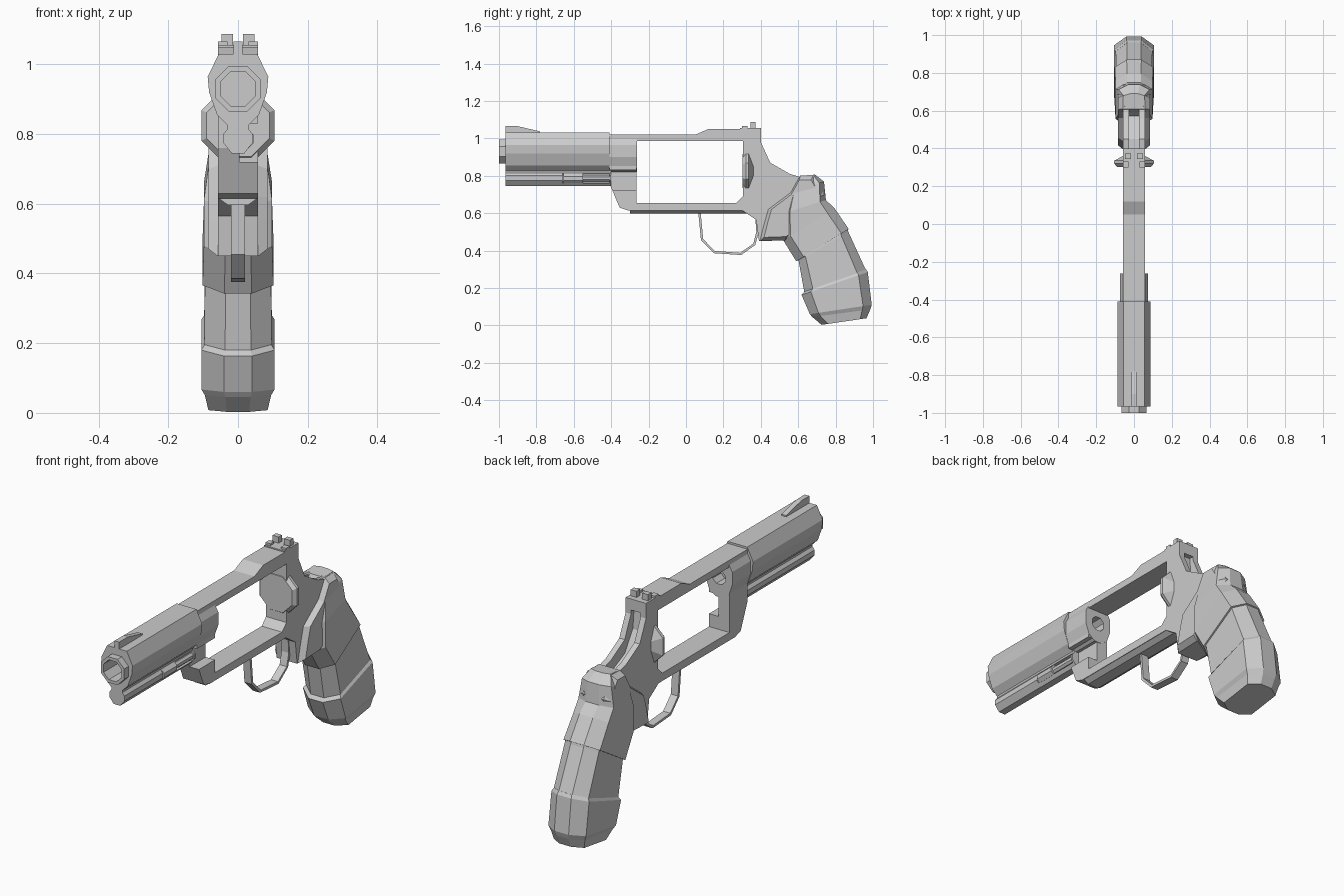
import bpy, bmesh, math

if "Cube" in bpy.data.objects:
    bpy.data.objects.remove(bpy.data.objects["Cube"])


def loft(name, rings):
    """Skin a list of equal-length point rings and cap both ends."""
    bm = bmesh.new()
    vs = [[bm.verts.new(p) for p in r] for r in rings]
    n = len(vs[0])
    for a, b in zip(vs, vs[1:]):
        for i in range(n):
            j = (i + 1) % n
            bm.faces.new((a[i], a[j], b[j], b[i]))
    bm.faces.new(vs[0])
    bm.faces.new(vs[-1])
    bmesh.ops.recalc_face_normals(bm, faces=bm.faces)
    me = bpy.data.meshes.new(name)
    bm.to_mesh(me)
    bm.free()
    ob = bpy.data.objects.new(name, me)
    bpy.context.collection.objects.link(ob)
    return ob


def side(name, yz, x0, x1):
    """Side profile extruded across x."""
    return loft(name, [[(x, y, z) for y, z in yz] for x in (x0, x1)])


def along(name, xz, y0, y1):
    """Cross-section extruded along y."""
    return loft(name, [[(x, y, z) for x, z in xz] for y in (y0, y1)])


def sym(half):
    return half + [(-x, z) for x, z in reversed(half)]


def box(name, x0, x1, y0, y1, z0, z1):
    return side(name, [(y0, z0), (y1, z0), (y1, z1), (y0, z1)], x0, x1)


def octagon(r, cx, cz):
    r /= math.cos(math.pi / 8)
    return [(cx + r * math.cos(math.pi * (k + .5) / 4),
             cz + r * math.sin(math.pi * (k + .5) / 4)) for k in range(8)]


def cut(ob, cutter):
    cutter.hide_render = True
    m = ob.modifiers.new("cut", 'BOOLEAN')
    m.operation = 'DIFFERENCE'
    m.solver = 'EXACT'
    m.object = cutter
    bpy.context.view_layer.objects.active = ob
    bpy.ops.object.modifier_apply(modifier=m.name)
    bpy.data.objects.remove(cutter)


# Barrel with muzzle ring and bore
barrel = along("barrel", sym([(.055, 1.03), (.087, .965), (.083, .92), (.06, .855), (.03, .825)]), -.965, -.41)
cut(barrel, along("bore_cutter", octagon(.05, 0, .93), -1.1, -.88))
muzzle = along("muzzle_ring", octagon(.065, 0, .93), -1.0, -.96)
cut(muzzle, along("bore_cutter", octagon(.05, 0, .93), -1.1, -.88))
side("front_sight", [(-.965, 1.02), (-.965, 1.065), (-.90, 1.065), (-.78, 1.037), (-.78, 1.02)], -.013, .013)

# Underlug with slot for the ejector rod
lug = along("underlug", sym([(.03, .835), (.03, .815), (.042, .80), (.042, .775), (.018, .745)]), -.965, -.40)
cut(lug, box("slot_cutter", .012, .2, -.66, -.41, .762, .812))
along("ejector_head", octagon(.026, .02, .786), -.655, -.55)
along("ejector_rod", octagon(.017, .02, .786), -.56, -.40)

# Frame with cylinder window, crane notch and hammer slot
frame = side("frame", [(-.41, 1.02), (.05, 1.02), (.12, 1.05), (.40, 1.05), (.40, .98), (.45, .87),
                       (.555, .81), (.62, .79), (.62, .60), (.50, .48), (.39, .45), (.375, .565),
                       (.30, .615), (-.31, .615), (-.355, .63), (-.41, .76)], -.057, .057)
cut(frame, side("window_cutter", [(-.265, .985), (.305, .985), (.305, .69), (.27, .655), (-.265, .655)], -.3, .3))
cut(frame, box("crane_cutter", .005, .3, -.5, -.2, .72, .83))
cut(frame, side("hammer_cutter", [(.375, 1.0), (.385, .9), (.45, .80), (.58, .74),
                                  (.75, .8), (.5, 1.0)], -.027, .027))

# Barrel seat at the front of the frame
seat = along("barrel_seat", sym([(.055, 1.0), (.074, .965), (.074, .90), (.055, .845), (.02, .82)]), -.412, -.263)
for ob in (seat, frame):
    cut(ob, along("rear_bore_cutter", octagon(.035, 0, .92), -.33, -.2))
along("frame_keel", sym([(.057, .617), (.03, .597)]), -.30, .35)

# Recoil shield
loft("recoil_shield", [[(x, y, z) for x, z in octagon(r, 0, .825)]
                       for y, r in ((.303, .09), (.32, .105), (.335, .105), (.362, .055))])

# Rear sight
box("rear_sight_base", -.057, .057, .29, .40, 1.04, 1.056)
for s in (-1, 1):
    box("rear_sight_post", s * .015, s * .048, .345, .372, 1.05, 1.087)
    box("rear_sight_tab", s * .03, s * .057, .30, .33, 1.05, 1.066)

# Trigger guard
outer = [(.065, .61), (.08, .455), (.148, .386), (.295, .376), (.37, .43), (.39, .50), (.385, .58)]
inner = [(.078, .61), (.092, .461), (.154, .398), (.29, .388), (.36, .437), (.376, .50), (.37, .58)]
side("trigger_guard", outer + inner[::-1], -.02, .02)

# Grip panels wrapping the frame: inset rim on both sides
panel = [(.61, .80), (.56, .71), (.44, .62), (.42, .55), (.395, .45), (.53, .455), (.70, .60), (.74, .70), (.68, .80)]
pc = (.58, .62)
shrunk = [(pc[0] + (y - pc[0]) * .88, pc[1] + (z - pc[1]) * .88) for y, z in panel]
loft("grip_panel", [[(x, y, z) for y, z in p] for x, p in
                    ((-.085, shrunk), (-.058, panel), (.058, panel), (.085, shrunk))])


# Grip: octagonal sections from a front point to a back point
def grip_ring(fy, fz, by, bz, w):
    half = [(0, .38 * w), (.14, w), (.86, w), (1, .38 * w)]
    pts = half + [(t, -x) for t, x in reversed(half)]
    return [(x, fy + t * (by - fy), fz + t * (bz - fz)) for t, x in pts]


loft("grip_top", [grip_ring(*r) for r in (
    (.615, .80, .69, .806, .055),
    (.555, .72, .738, .768, .082),
    (.525, .60, .748, .67, .098),
    (.52, .455, .795, .625, .098),
    (.59, .342, .87, .515, .102))])
loft("grip_middle", [grip_ring(*r) for r in (
    (.585, .36, .86, .53, .092),
    (.602, .345, .868, .50, .095),
    (.632, .18, .962, .295, .097))])
loft("grip_base", [grip_ring(*r) for r in (
    (.632, .18, .962, .30, .095),
    (.618, .163, .972, .285, .105),
    (.662, .06, .993, .11, .105),
    (.675, .045, .985, .085, .095),
    (.725, .003, .965, .038, .085))])
